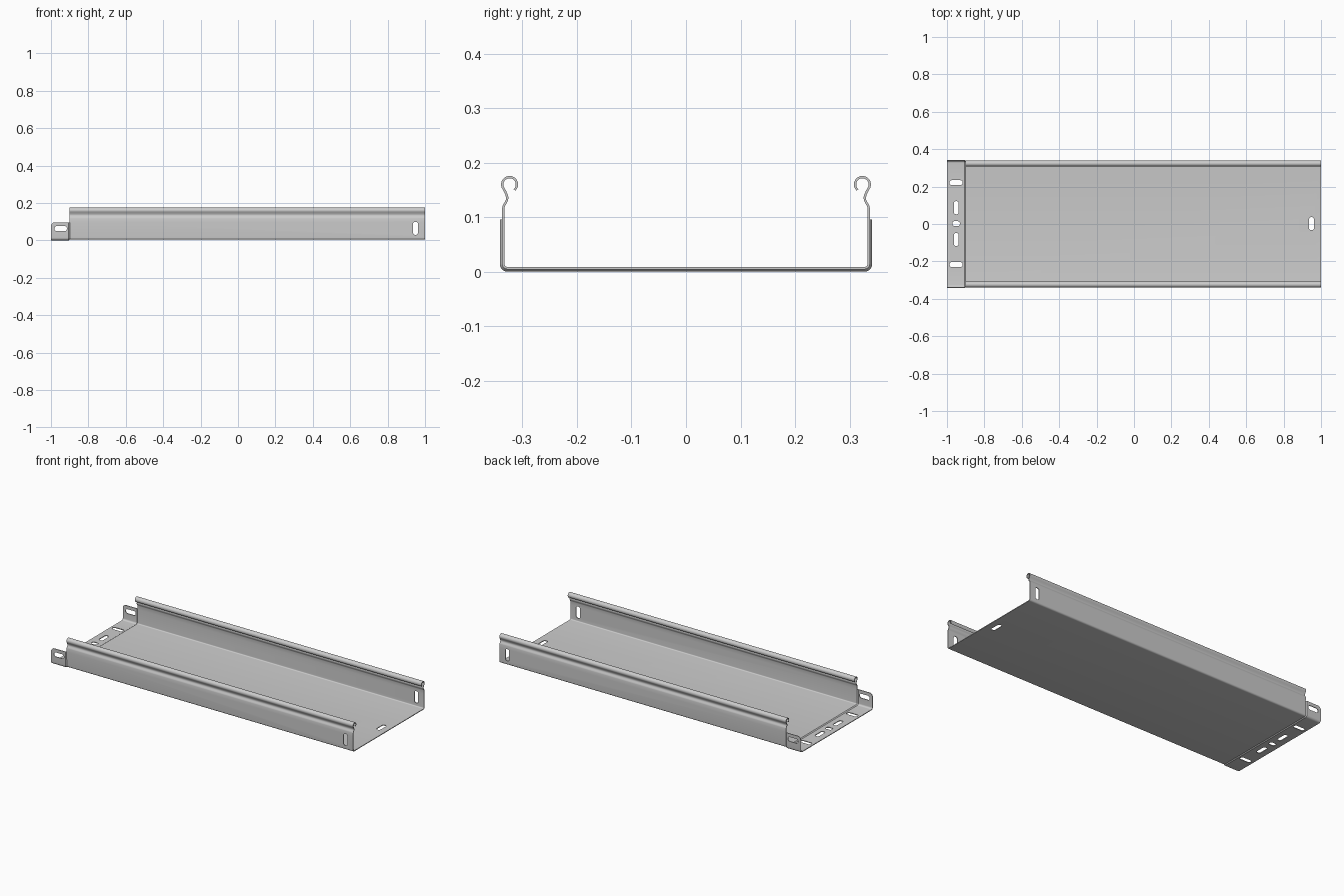
import bpy, bmesh
from math import sin, cos, pi, radians

if "Cube" in bpy.data.objects:
    bpy.data.objects.remove(bpy.data.objects["Cube"])

T = 0.0043          # sheet thickness
TAB_TOP = 0.096     # height of the coupling end


def half_u(r, top):
    """Floor bend and wall on the +y side, as (y, z)."""
    pts = [(0.327 + r * sin(i * pi / 12), 0.0145 - r * cos(i * pi / 12)) for i in range(7)]
    return pts + [(0.327 + r, top)]


def full_u(r, top):
    h = half_u(r, top)
    return [(-y, z) for y, z in reversed(h)] + h


# rings along x: wider coupling end (rounded top corner), joggle, main tray
R = 0.02
rings = []
for i in range(7):
    a = i * pi / 12
    rings.append((-1 + R * (1 - cos(a)), 0.0123, TAB_TOP - R * (1 - sin(a))))
rings += [(-0.906, 0.0123, TAB_TOP), (-0.9, 0.008, TAB_TOP), (1.0, 0.008, TAB_TOP)]

bm = bmesh.new()
grid = [[bm.verts.new((x, y, z)) for y, z in full_u(r, top)] for x, r, top in rings]
for a, b in zip(grid, grid[1:]):
    for j in range(len(a) - 1):
        bm.faces.new((a[j], b[j], b[j + 1], a[j + 1]))

# upper walls: S-shaped neck and curled lip
lip = [(0.335, 0.117), (0.334, 0.121), (0.331, 0.126), (0.3285, 0.131),
       (0.3278, 0.136), (0.329, 0.141), (0.3312, 0.146)]
lip += [(0.3235 + 0.0135 * cos(radians(d)), 0.160 + 0.0135 * sin(radians(d)))
        for d in range(-38, 229, 14)]
for s, end in ((-1, 0), (1, -1)):
    p, q = grid[-2][end], grid[-1][end]
    for y, z in lip:
        p2, q2 = bm.verts.new((-0.9, s * y, z)), bm.verts.new((1, s * y, z))
        bm.faces.new((p, q, q2, p2))
        p, q = p2, q2
bmesh.ops.recalc_face_normals(bm, faces=bm.faces[:])


def to_object(bm, name):
    me = bpy.data.meshes.new(name)
    bm.to_mesh(me)
    bm.free()
    ob = bpy.data.objects.new(name, me)
    bpy.context.collection.objects.link(ob)
    return ob


tray = to_object(bm, "cable_tray")

# slot cutters: rounded rectangles pushed through the walls or the floor
cut = bmesh.new()


def slot(u, v, lu, lv, wall):
    r = 0.85 * min(lu, lv) / 2
    pts = []
    for k, (su, sv) in enumerate(((1, 1), (-1, 1), (-1, -1), (1, -1))):
        for i in range(6):
            a = k * pi / 2 + i * pi / 10
            pts.append((u + su * (lu / 2 - r) + r * cos(a), v + sv * (lv / 2 - r) + r * sin(a)))
    lo, hi = (-0.4, 0.4) if wall else (-0.03, 0.02)
    loops = [[cut.verts.new((p, h, q) if wall else (p, q, h)) for p, q in pts] for h in (lo, hi)]
    n = len(pts)
    cut.faces.new(loops[0])
    cut.faces.new(loops[1])
    for i in range(n):
        j = (i + 1) % n
        cut.faces.new((loops[0][i], loops[0][j], loops[1][j], loops[1][i]))


slot(-0.948, 0.063, 0.066, 0.026, True)
slot(0.949, 0.064, 0.026, 0.070, True)
slot(0.949, 0.002, 0.026, 0.070, False)
slot(-0.951, 0.002, 0.040, 0.026, False)
for s in (-1, 1):
    slot(-0.951, 0.002 + s * 0.219, 0.070, 0.026, False)
    slot(-0.950, 0.002 + s * 0.085, 0.026, 0.070, False)
bmesh.ops.recalc_face_normals(cut, faces=cut.faces[:])
cutter = to_object(cut, "slot_cutter")
cutter.hide_render = True

# give the sheet its thickness, then punch the slots
sol = tray.modifiers.new("thickness", 'SOLIDIFY')
sol.thickness = T
sol.offset = 0
sol.use_even_offset = True
boo = tray.modifiers.new("slots", 'BOOLEAN')
boo.operation = 'DIFFERENCE'
boo.solver = 'EXACT'
boo.object = cutter

bpy.context.view_layer.objects.active = tray
tray.select_set(True)
for m in ("thickness", "slots"):
    bpy.ops.object.modifier_apply(modifier=m)
bpy.data.objects.remove(cutter)
bpy.ops.object.shade_smooth_by_angle(angle=radians(30))
